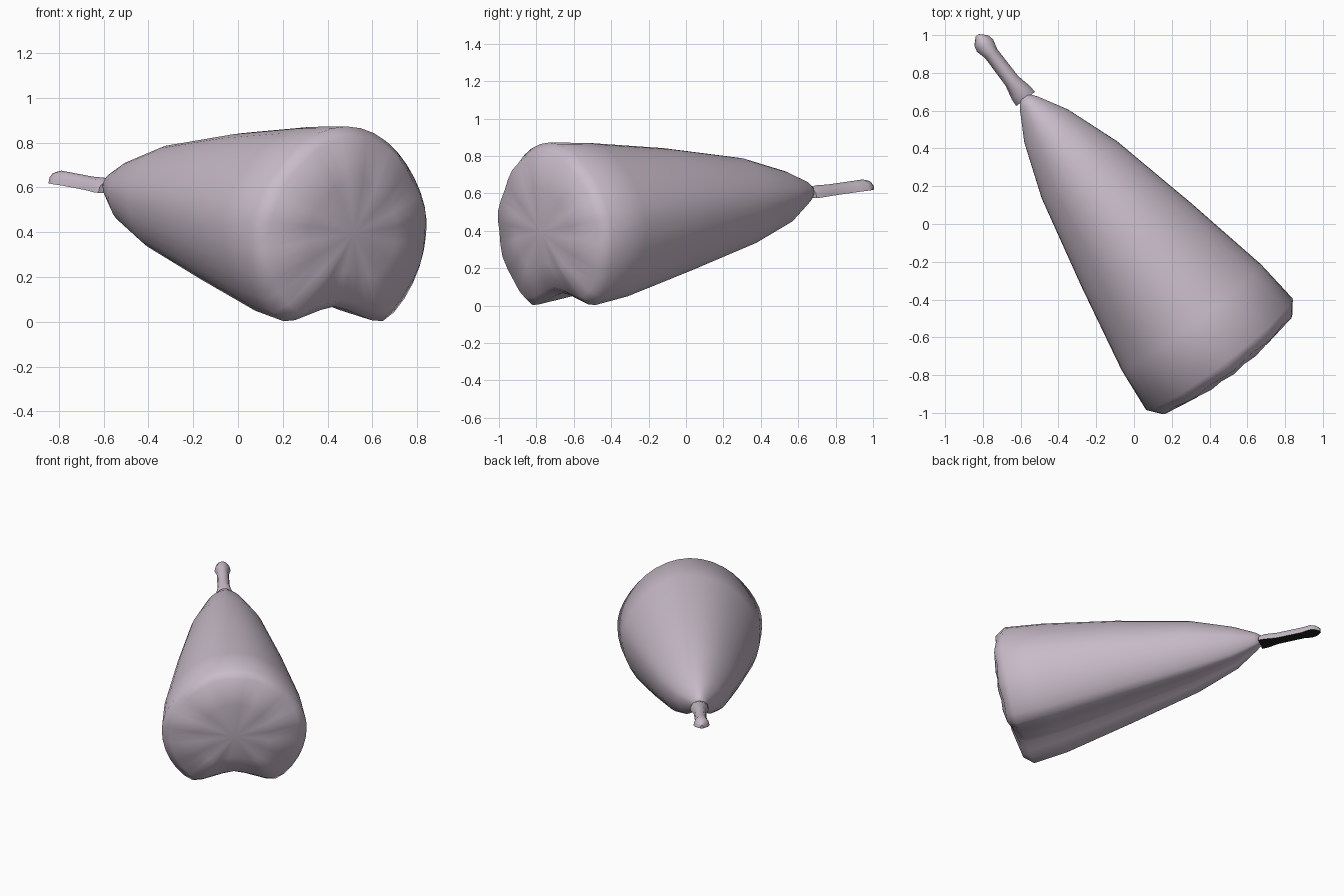
import bpy, bmesh, math
from mathutils import Vector

if "Cube" in bpy.data.objects:
    bpy.data.objects.remove(bpy.data.objects["Cube"])

def material(name, rgb):
    m = bpy.data.materials.new(name)
    m.diffuse_color = (*rgb, 1)
    m.use_nodes = True
    m.node_tree.nodes["Principled BSDF"].inputs["Base Color"].default_value = m.diffuse_color
    return m

mauve = material("pale mauve", (0.58, 0.50, 0.58))
dark = material("near black", (0.012, 0.012, 0.012))

TIP = Vector((-0.58, 0.67, 0))
AXIS = Vector((0.605, -0.797, 0))      # from tip towards wide end
SIDE = Vector((0.797, 0.605, 0))
UP = Vector((0, 0, 1))

def place(t, s, z):
    return TIP + AXIS * t + SIDE * s + UP * z

def finish(name, bm, mats):
    me = bpy.data.meshes.new(name)
    bm.to_mesh(me)
    bm.free()
    ob = bpy.data.objects.new(name, me)
    bpy.context.collection.objects.link(ob)
    for m in mats:
        me.materials.append(m)
    return ob

def bridge(bm, a, b):
    n = len(a)
    return [bm.faces.new((a[i], a[(i + 1) % n], b[(i + 1) % n], b[i])) for i in range(n)]

# Cross-section: round top, two lobes and a shallow groove below (side, height 0..1)
half = [(0, 1), (.32, .965), (.6, .87), (.82, .735), (.96, .59), (1, .45),
        (.95, .28), (.8, .115), (.57, 0), (.3, .03), (0, .075)]
loop = half + [(-s, v) for s, v in half[-2:0:-1]]

def catmull(pts):
    out, n = [], len(pts)
    for i in range(n):
        p = [Vector(pts[(i + k) % n]) for k in (-1, 0, 1, 2)]
        out += [p[1], (9 * (p[1] + p[2]) - p[0] - p[3]) / 16]
    return out

section = catmull(loop)

# Tapered body: distance from tip, half width, bottom, top
rings = [(0, .03, .58, .64), (.04, .06, .55, .665), (.19, .145, .45, .72),
         (.48, .25, .335, .79), (.98, .365, .185, .842), (1.46, .463, .05, .87),
         (1.705, .487, .003, .872)]
bm = bmesh.new()
rows = []
for t, w, lo, hi in rings:
    lean = 0.1 * (t / 1.705) ** 3
    rows.append([bm.verts.new(place(t + lean * (v - .45), s * w, lo + v * (hi - lo)))
                 for s, v in section])
# Wide end: bulging disc with faint radial pleats
t, w, lo, hi = rings[-1]
for scale, push, pleat in ((.9, .06, .006), (.5, .1, .004)):
    row = []
    for i, (s, v) in enumerate(section):
        vv = .45 + (v - .45) * scale
        wave = pleat * math.cos(i * math.pi / 2)
        row.append(bm.verts.new(place(t + push + wave + .1 * (vv - .45),
                                      s * w * scale, lo + vv * (hi - lo))))
    rows.append(row)
for a, b in zip(rows, rows[1:]):
    bridge(bm, a, b)
centre = bm.verts.new(place(t + .11, 0, lo + .45 * (hi - lo)))
last = rows[-1]
for i in range(len(last)):
    bm.faces.new((last[i], last[(i + 1) % len(last)], centre))
bm.faces.new(rows[0])
bmesh.ops.recalc_face_normals(bm, faces=bm.faces)
for f in bm.faces:
    f.smooth = True
finish("body", bm, [mauve])

# Stalk: half-round strip with a dark flat underside; length, half width, height
bm = bmesh.new()
rows = []
for u, w, h in ((-.01, .062, .055), (.03, .06, .065), (.11, .042, .06), (.29, .04, .06),
                (.345, .054, .06), (.38, .045, .05), (.413, .01, .025)):
    base = .575 + .115 * max(u, 0)
    rows.append([bm.verts.new(place(-u, w * math.cos(k * math.pi / 6),
                                    base + h * math.sin(k * math.pi / 6)))
                 for k in range(7)])
for a, b in zip(rows, rows[1:]):
    under = bridge(bm, a, b)[-1]
    under.material_index = 1
bm.faces.new(rows[0])
bm.faces.new(rows[-1])
bmesh.ops.recalc_face_normals(bm, faces=bm.faces)
stalk = finish("stalk", bm, [mauve, dark])
bpy.context.view_layer.objects.active = stalk
stalk.select_set(True)
bpy.ops.object.shade_smooth_by_angle(angle=math.radians(40))
